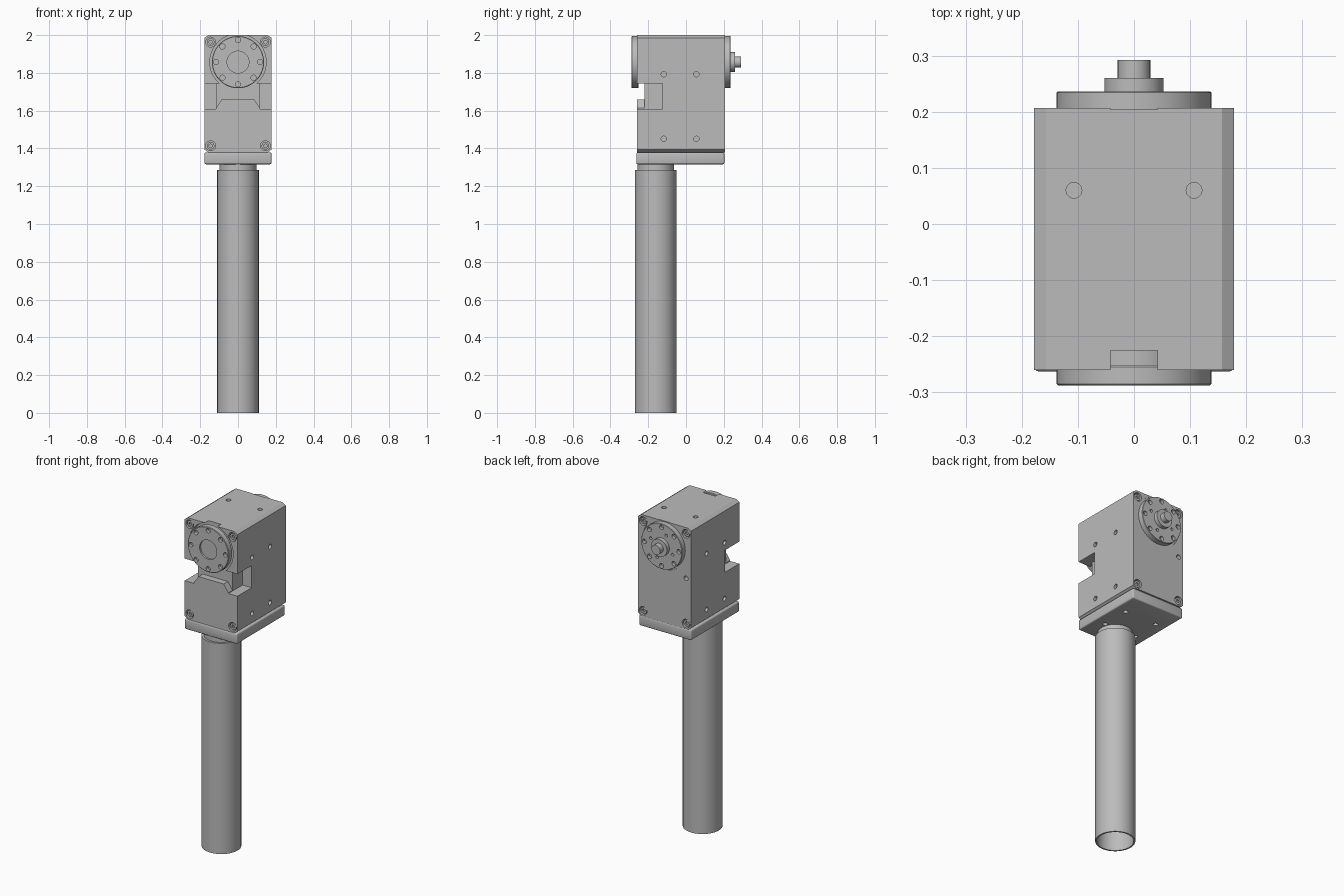
import bpy, bmesh, math
from mathutils import Matrix, Vector

cube = bpy.data.objects.get("Cube")
if cube:
    bpy.data.objects.remove(cube, do_unlink=True)

metal = bpy.data.materials.new("machined_grey")
metal.use_nodes = True
metal.diffuse_color = (0.5, 0.5, 0.5, 1)
metal.node_tree.nodes["Principled BSDF"].inputs["Base Color"].default_value = (0.5, 0.5, 0.5, 1)

# Rotations taking the z axis to each working direction
AXIS = {
    "up": Matrix.Identity(4),
    "front": Matrix.Rotation(math.pi / 2, 4, "X"),
    "back": Matrix.Rotation(-math.pi / 2, 4, "X"),
    "side": Matrix.Rotation(math.pi / 2, 4, "Y"),
}


def finish(bm, name):
    bmesh.ops.recalc_face_normals(bm, faces=bm.faces)
    mesh = bpy.data.meshes.new(name)
    bm.to_mesh(mesh)
    bm.free()
    mesh.materials.append(metal)
    obj = bpy.data.objects.new(name, mesh)
    bpy.context.collection.objects.link(obj)
    return obj


def activate(obj):
    bpy.ops.object.select_all(action="DESELECT")
    obj.select_set(True)
    bpy.context.view_layer.objects.active = obj


def smooth(obj):
    activate(obj)
    bpy.ops.object.shade_smooth_by_angle(angle=math.radians(30))


def box(name, lo, hi):
    bm = bmesh.new()
    bmesh.ops.create_cube(bm, size=1)
    lo, hi = Vector(lo), Vector(hi)
    for v in bm.verts:
        v.co = (lo + hi) / 2 + v.co * (hi - lo)
    return finish(bm, name)


def prism(name, profile, y0, y1):
    """Extrude an x-z outline along y."""
    bm = bmesh.new()
    face = bm.faces.new([bm.verts.new((x, y0, z)) for x, z in profile])
    new = bmesh.ops.extrude_face_region(bm, geom=[face])["geom"]
    bmesh.ops.translate(bm, vec=(0, y1 - y0, 0),
                        verts=[g for g in new if isinstance(g, bmesh.types.BMVert)])
    return finish(bm, name)


def cylinders(name, centres, r, depth, axis, sides=24):
    bm = bmesh.new()
    for c in centres:
        bmesh.ops.create_cone(bm, cap_ends=True, segments=sides, radius1=r, radius2=r,
                              depth=depth, matrix=Matrix.Translation(c) @ AXIS[axis])
    return finish(bm, name)


def lathe(name, profile, origin, axis, sides=64):
    """Revolve (radius, height) points about an axis."""
    bm = bmesh.new()
    verts = [bm.verts.new((r, 0, h)) for r, h in profile]
    edges = [bm.edges.new(p) for p in zip(verts, verts[1:])]
    bmesh.ops.spin(bm, geom=verts + edges, cent=(0, 0, 0), axis=(0, 0, 1),
                   angle=math.tau, steps=sides, use_merge=True)
    bmesh.ops.remove_doubles(bm, verts=bm.verts, dist=0.0001)
    bmesh.ops.transform(bm, matrix=Matrix.Translation(origin) @ AXIS[axis], verts=bm.verts)
    return finish(bm, name)


def cut(obj, cutter):
    mod = obj.modifiers.new("cut", "BOOLEAN")
    mod.operation, mod.solver, mod.object = "DIFFERENCE", "EXACT", cutter
    activate(obj)
    bpy.ops.object.modifier_apply(modifier=mod.name)
    bpy.data.objects.remove(cutter, do_unlink=True)


def ring(r, count, y, offset=0.0):
    return [(r * math.cos(math.tau * i / count + offset), y,
             HUB_Z + r * math.sin(math.tau * i / count + offset)) for i in range(count)]


W, FRONT, BACK, BOTTOM, TOP = 0.178, -0.26, 0.207, 1.379, 2.0
HUB_Z, SIGNS = 1.857, (-1, 1)
HOLE_Y = (-0.118, 0.055)

# Housing: chamfered block
right = [(W - 0.021, BOTTOM), (W, BOTTOM + 0.015), (W, TOP - 0.014), (W - 0.021, TOP)]
housing = prism("housing", right + [(-x, z) for x, z in reversed(right)], FRONT, BACK)

# Notch below the front disc, leaving a tapered lip and a narrow core
lip = [(0.3, 1.745), (0.3, 1.61), (0.12, 1.61), (0.085, 1.66)]
cut(housing, prism("lip_cutter", lip + [(-x, z) for x, z in reversed(lip)], -0.4, -0.22))
for s in SIGNS:
    x0, x1 = sorted((s * 0.117, s * 0.3))
    cut(housing, box("notch_cutter", (x0, -0.4, 1.61), (x1, -0.124, 1.745)))

# Disc recesses
cut(housing, cylinders("front_recess", [(0, -0.325, HUB_Z)], 0.149, 0.2, "front", 64))
cut(housing, cylinders("back_recess", [(0, BACK + 0.097, HUB_Z)], 0.149, 0.2, "back", 64))

# Corner counterbores, side, top and back holes
corners = [(s * 0.145, z) for s in SIGNS for z in (1.414, 1.963)]
cut(housing, cylinders("bores", [(x, y, z) for x, z in corners for y in (FRONT, BACK)],
                       0.026, 0.05, "front"))
cut(housing, cylinders("side_holes", [(s * W, y, z) for s in SIGNS for y in HOLE_Y
                                      for z in (1.451, 1.793)], 0.014, 0.06, "side"))
cut(housing, cylinders("top_holes", [(s * 0.107, 0.06, TOP) for s in SIGNS], 0.014, 0.06, "up"))
cut(housing, cylinders("cable_hole", [(-0.145, BACK, 1.69)], 0.014, 0.06, "back"))
smooth(housing)

# Screw heads with sockets
for label, y, direction in (("front", FRONT, -1), ("back", BACK, 1)):
    screws = cylinders(label + "_screws", [(x, y - direction * 0.018, z) for x, z in corners],
                       0.02, 0.024, label)
    cut(screws, cylinders("sockets", [(x, y, z) for x, z in corners], 0.01, 0.03, label, 6))
    smooth(screws)

# Front output disc with bore and bolt circle
front_disc = lathe("front_disc", [(0, 0), (0.1, 0), (0.1, 0.026), (0.135, 0.026), (0.138, 0.03),
                                  (0.138, 0.06), (0.135, 0.063), (0.058, 0.063),
                                  (0.058, 0.052), (0, 0.052)], (0, -0.225, HUB_Z), "front")
cut(front_disc, cylinders("bolt_holes", ring(0.117, 8, -0.288), 0.014, 0.04, "front", 16))
smooth(front_disc)

# Back idler disc with stepped hub
back_disc = lathe("back_disc", [(0, 0), (0.138, 0), (0.138, 0.034), (0.136, 0.036), (0.053, 0.036),
                                (0.053, 0.06), (0.029, 0.06), (0.029, 0.092), (0, 0.092)],
                  (0, 0.2, HUB_Z), "back")
cut(back_disc, cylinders("bolt_holes", ring(0.117, 8, 0.236), 0.014, 0.04, "back", 16))
cut(back_disc, cylinders("pin_holes", ring(0.08, 4, 0.236, math.pi / 8), 0.009, 0.04, "back", 16))
smooth(back_disc)

# Mounting plate with softened edges
plate = box("mounting_plate", (-0.177, -0.263, 1.316), (0.177, 0.203, BOTTOM))
bevel = plate.modifiers.new("bevel", "BEVEL")
bevel.width, bevel.segments = 0.008, 3
activate(plate)
bpy.ops.object.modifier_apply(modifier=bevel.name)
cut(plate, cylinders("plate_holes", [(s * 0.107, y, 1.316) for s in SIGNS for y in HOLE_Y],
                     0.014, 0.06, "up"))
smooth(plate)

# Collar and hollow post
POST_Y = -0.16
smooth(cylinders("collar", [(0, POST_Y, 1.295)], 0.097, 0.05, "up", 64))
post = lathe("post", [(0.101, 0), (0.11, 0), (0.11, 1.287), (0.097, 1.287), (0.097, 1.27),
                      (0.101, 1.27), (0.101, 0)], (0, POST_Y, 0), "up")
smooth(post)
